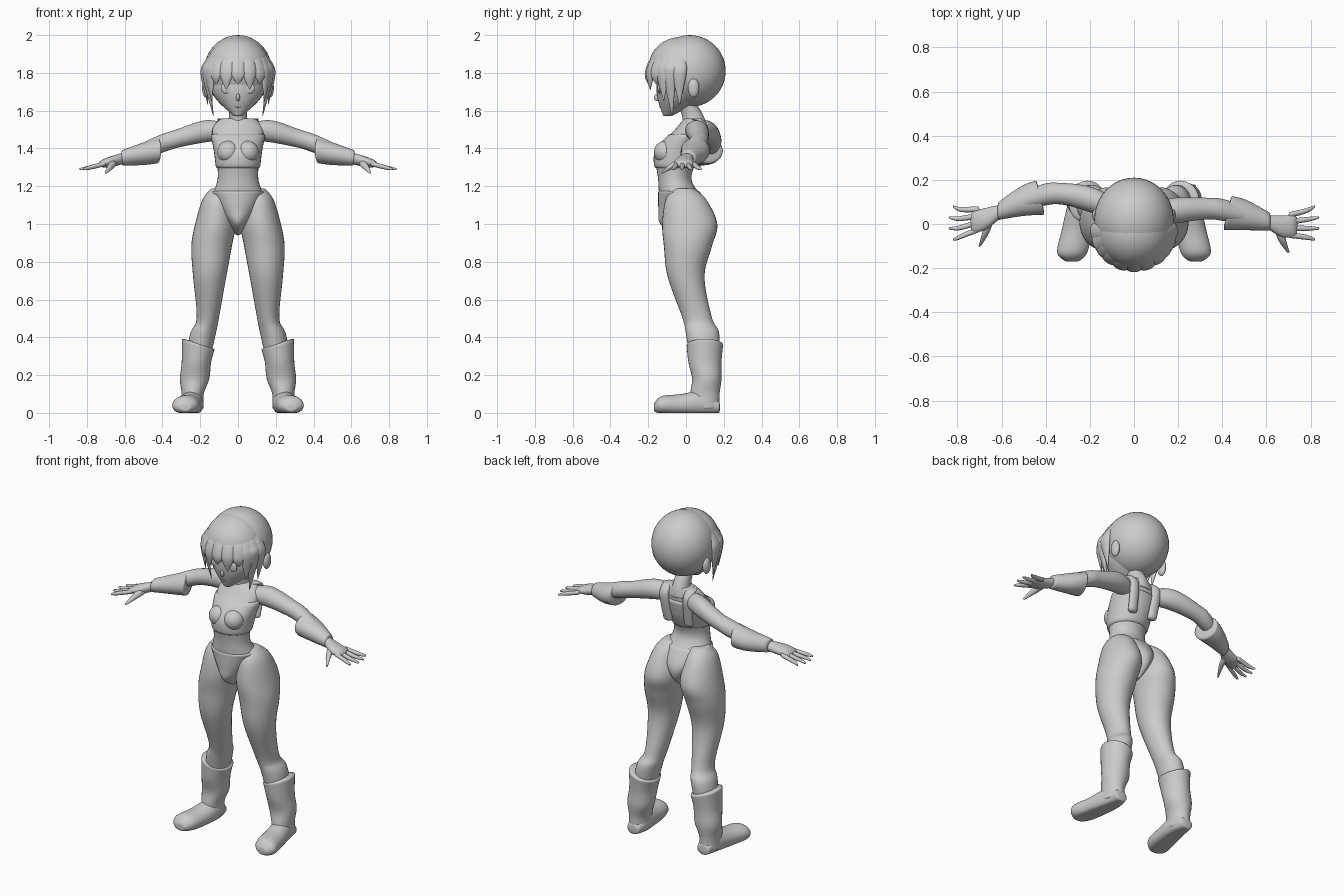
import bpy
import bmesh
from math import sin, cos, pi, radians
from mathutils import Matrix, Vector

default_cube = bpy.data.objects.get("Cube")
if default_cube:
    bpy.data.objects.remove(default_cube, do_unlink=True)

# Single clay colour
grey = (.6, .6, .6, 1)
clay = bpy.data.materials.new("clay_grey")
clay.use_nodes = True
clay.diffuse_color = grey
clay.node_tree.nodes["Principled BSDF"].inputs["Base Color"].default_value = grey


def finish(name, bm, subdivide):
    """Turn a bmesh into a smooth shaded object."""
    bmesh.ops.recalc_face_normals(bm, faces=bm.faces)
    for face in bm.faces:
        face.smooth = True
    mesh = bpy.data.meshes.new(name)
    bm.to_mesh(mesh)
    bm.free()
    mesh.materials.append(clay)
    obj = bpy.data.objects.new(name, mesh)
    bpy.context.collection.objects.link(obj)
    if subdivide:
        modifier = obj.modifiers.new("smooth", "SUBSURF")
        modifier.levels = modifier.render_levels = subdivide


def complete(ring):
    """Fill in the second radius and the tilt where they are left out."""
    x, y, z, first, *rest = ring
    second = rest[0] if rest else first
    tilt = rest[-1] if len(rest) > 1 else 0
    return Vector((x, y, z, first, second, tilt))


def spline(rings, steps=6):
    """Pass a smooth curve through the rings, radii included."""
    keys = [complete(ring) for ring in rings]
    slopes = []
    for i, key in enumerate(keys):
        before, after = keys[max(i - 1, 0)], keys[min(i + 1, len(keys) - 1)]
        slopes.append((after - before) / 2)
    samples = []
    for i in range(len(keys) - 1):
        start, end = keys[i], keys[i + 1]
        for step in range(steps):
            t = step / steps
            ease = t * t * (3 - 2 * t)
            samples.append(start.lerp(end, ease)
                           + slopes[i] * (t * (1 - t) ** 2)
                           - slopes[i + 1] * (t * t * (1 - t)))
    samples.append(keys[-1])
    return samples


def loft(name, rings, axis="Z", side=1, turn=0, sides=16, sweep=0,
         floor=False, inflate=0, keep=None):
    """Skin ellipses given as x, y, z, first radius, second radius, tilt."""
    bm = bmesh.new()
    loops = []
    for x, y, z, first, second, tilt in spline(rings):
        if keep and not keep[0] < z < keep[1]:
            continue
        loop = []
        for step in range(sides):
            angle = 2 * pi * step / sides
            p = max(first + inflate, .002) * cos(angle)
            q = max(second + inflate, .002) * sin(angle)
            u = p * cos(turn) - q * sin(turn)
            v = p * sin(turn) + q * cos(turn)
            lean = tilt * cos(angle)
            offset = {"X": (lean, u, v), "Y": (u, lean, v), "Z": (u, v, lean)}[axis]
            point = Vector((x, y, z)) + Vector(offset)
            point.y += sweep * max(0, sin(pi * point.x / .8))
            if floor:
                point.z = max(point.z, 0)
            point.x *= side
            loop.append(bm.verts.new(point))
        loops.append(loop)
    for lower, upper in zip(loops, loops[1:]):
        for i in range(sides):
            j = (i + 1) % sides
            bm.faces.new((lower[i], lower[j], upper[j], upper[i]))
    bm.faces.new(loops[0])
    bm.faces.new(loops[-1])
    finish(name, bm, subdivide=1)


def column(name, rows, **options):
    """Loft on the centre line, from rows of height, depth and two radii."""
    rings = [(0, depth, height, wide, deep) for height, depth, wide, deep in rows]
    loft(name, rings, **options)


def ellipsoid(name, centre, radii, cut_below=None):
    bm = bmesh.new()
    place = Matrix.Translation(centre) @ Matrix.Diagonal((*radii, 1))
    bmesh.ops.create_uvsphere(bm, u_segments=40, v_segments=24, radius=1, matrix=place)
    if cut_below is not None:
        low = [vertex for vertex in bm.verts if vertex.co.z < cut_below]
        bmesh.ops.delete(bm, geom=low, context="VERTS")
    finish(name, bm, subdivide=0)


# Neck, torso, wrapped top and high cut briefs
torso_rows = ((1.56, .04, .09, .05), (1.5, .02, .14, .08), (1.38, -.04, .12, .12),
              (1.24, -.06, .11, .09), (1.12, -.02, .14, .12), (1, 0, .06, .1))
column("neck", ((1.65, 0, .05, .05), (1.56, .04, .05, .06), (1.5, .04, .08, .07)))
column("torso", torso_rows)
column("wrapped_top", torso_rows, inflate=.01, keep=(1.28, 1.49))
column("briefs", ((1.18, -.04, .15, .11), (1.08, -.01, .11, .14),
                  (1, -.01, .05, .13), (.94, 0, .01, .05)))

# Head and face
column("face", ((1.57, -.1, .02, .02), (1.65, -.04, .11, .11), (1.72, -.02, .15, .14),
                (1.8, 0, .15, .15), (1.88, 0, .13, .12)))
ellipsoid("nose", (0, -.15, 1.67), (.01, .02, .02))
ellipsoid("lips", (0, -.13, 1.62), (.02, .01, .006))

# Hair: round back, raised fringe and hanging locks
ellipsoid("hair_back", (0, .02, 1.81), (.18, .19, .19))
ellipsoid("hair_fringe", (0, -.03, 1.82), (.17, .17, .17), cut_below=1.79)


def lock(name, degrees, tip, reach):
    """Hanging strand at an angle around the head, zero being the front."""
    angle = radians(degrees)
    rings = []
    for height, radius, width in ((1.93, .11, .03), (1.86, .16, .04),
                                  (1.79, .18, .04), (tip, reach, .002)):
        rings.append((sin(angle) * radius, -cos(angle) * radius - .02, height,
                      width, width / 2))
    loft(name, rings, turn=angle, sides=10)


for index in range(-2, 3):
    lock("bang", index * 20, 1.74 - .03 * (index % 2), .18)

for side, prefix in ((1, "left_"), (-1, "right_")):
    # Paired parts of the head and chest
    ellipsoid(prefix + "bust", (side * .05, -.11, 1.38), (.06, .06, .06))
    ellipsoid(prefix + "eye", (side * .06, -.14, 1.72), (.03, .01, .03))
    ellipsoid(prefix + "ear", (side * .17, .04, 1.72), (.02, .03, .05))
    lock(prefix + "temple_lock", side * 55, 1.65, .17)
    lock(prefix + "side_lock", side * 68, 1.57, .14)
    lock(prefix + "ear_lock", side * 85, 1.63, .16)

    # Strap over the shoulder blade
    loft(prefix + "strap", ((.08, .05, 1.56, .03), (.08, .1, 1.5, .03, .02),
                            (.07, .07, 1.33, .03, .02)), side=side)

    # Arm, flared gauntlet and palm; the right elbow is held further back
    along_arm = {"axis": "X", "side": side, "sweep": .07 if side < 0 else 0}
    loft(prefix + "arm", ((.08, .04, 1.49, .05), (.18, .06, 1.49, .06), (.33, .07, 1.45, .05),
                          (.42, .06, 1.42, .05), (.61, .01, 1.35, .03)), **along_arm)
    loft(prefix + "gauntlet", ((.42, .05, 1.39, .08, .07, .02), (.51, .04, 1.37, .07, .06),
                               (.62, .01, 1.35, .04)), **along_arm)
    loft(prefix + "palm", ((.6, .01, 1.35, .03), (.67, -.01, 1.33, .05, .03),
                           (.72, -.01, 1.32, .05, .02), (.74, -.01, 1.31, .04, .01)), **along_arm)

    # Fingers fan out, the outer two being shorter
    for index in range(4):
        base, tip = .04 - .03 * index, .08 - .05 * index
        reach = .82 if index in (0, 3) else .84
        loft(prefix + "finger", ((.7, base, 1.32, .014), (.78, (base + tip) / 2, 1.3, .013),
                                 (reach, tip, 1.29, .006)), sides=8, **along_arm)
    loft(prefix + "thumb", ((.65, 0, 1.33, .02), (.67, -.07, 1.31, .02), (.7, -.13, 1.27, .006)),
         axis="Y", side=side, sides=8, sweep=along_arm["sweep"])

    # Leg from hip to ankle
    loft(prefix + "leg", ((.09, -.01, 1.19, .05), (.11, 0, 1.13, .08, .11), (.12, .02, 1, .11, .15),
                          (.14, .01, .88, .11, .13), (.15, 0, .72, .09, .1),
                          (.16, .06, .5, .06, .08), (.19, .09, .4, .07, .09),
                          (.24, .1, .1, .05)), side=side)

    # Boot shaft with a slanted cuff, and a flat soled shoe
    loft(prefix + "boot", ((.21, .1, .37, .09, .1, .03), (.22, .1, .27, .08, .09),
                           (.23, .11, .18, .08), (.24, .1, .1, .06, .08),
                           (.24, .1, .02, .06, .08)), side=side)
    loft(prefix + "shoe", ((.24, .18, .03, .04, .03), (.24, .1, .05, .06, .07),
                           (.26, -.03, .04, .07, .06), (.28, -.13, .04, .07, .05),
                           (.28, -.17, .03, .03, .02)), axis="Y", side=side, floor=True)
